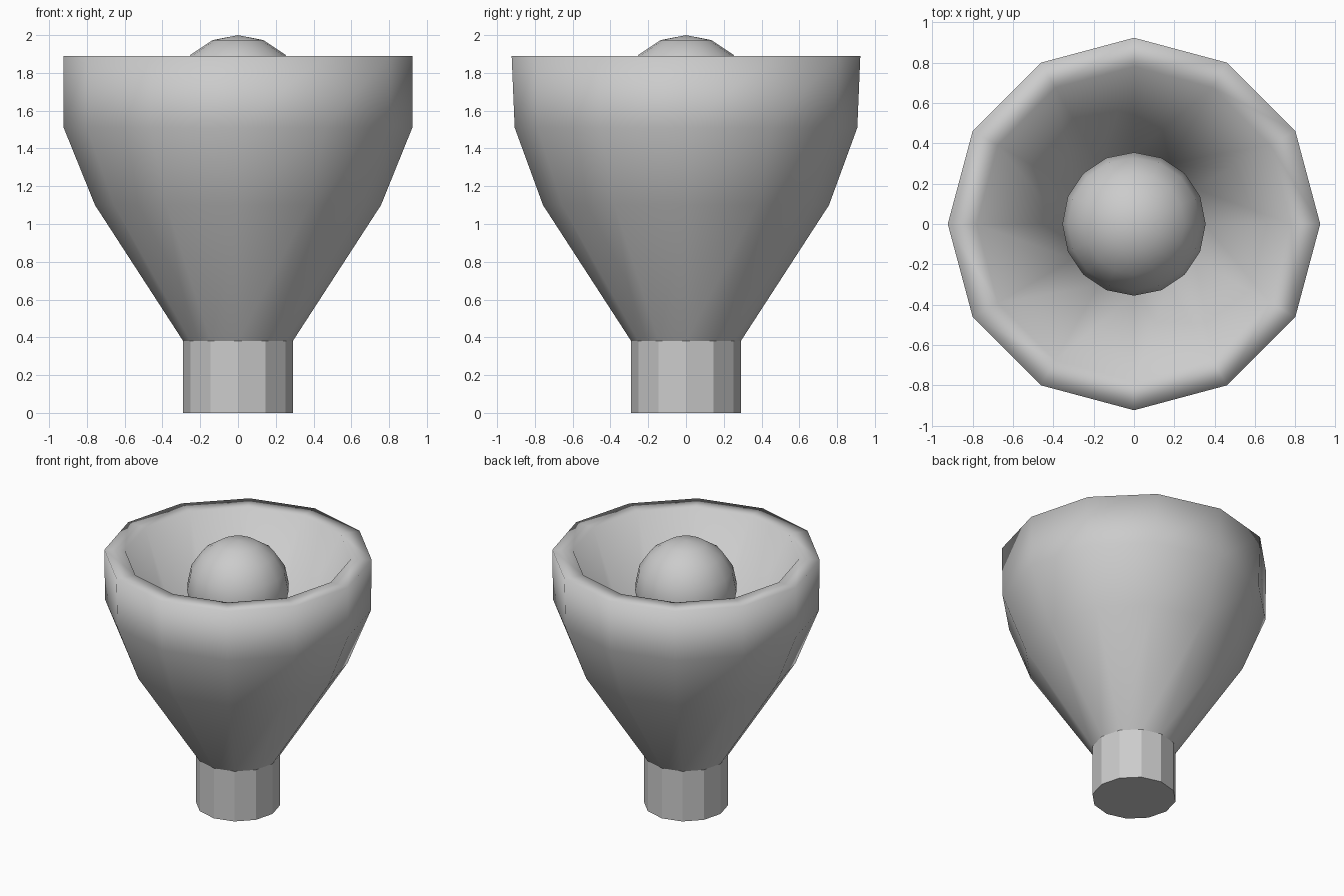
import bpy, bmesh, math

if "Cube" in bpy.data.objects:
    bpy.data.objects.remove(bpy.data.objects["Cube"])

def lathe(name, rings, sides, smooth):
    """Closed solid from (x radius, y radius, z) rings, capped at both ends."""
    bm = bmesh.new()
    loops = []
    for rx, ry, z in rings:
        loops.append([bm.verts.new((rx * math.cos(2 * math.pi * i / sides),
                                    ry * math.sin(2 * math.pi * i / sides), z))
                      for i in range(sides)])
    for a, b in zip(loops, loops[1:]):
        for i in range(sides):
            j = (i + 1) % sides
            bm.faces.new((a[i], a[j], b[j], b[i]))
    bm.faces.new(loops[0][::-1])
    bm.faces.new(loops[-1])
    bmesh.ops.recalc_face_normals(bm, faces=bm.faces)
    mesh = bpy.data.meshes.new(name)
    bm.to_mesh(mesh)
    bm.free()
    for p in mesh.polygons:
        p.use_smooth = smooth and len(p.vertices) == 4
    obj = bpy.data.objects.new(name, mesh)
    bpy.context.collection.objects.link(obj)
    return obj

# stem: flat-faced cylinder
lathe("stem", [(0.29, 0.29, 0.0), (0.29, 0.29, 0.38)], 12, False)

# cup: flared outer wall, flat rim, tapering hollow
lathe("cup", [(0.29, 0.29, 0.38), (0.757, 0.757, 1.10), (0.923, 0.907, 1.51),
              (0.923, 0.923, 1.89), (0.78, 0.78, 1.89), (0.35, 0.35, 0.80)], 12, True)

# ball held in the middle of the cup
bpy.ops.mesh.primitive_uv_sphere_add(segments=16, ring_count=8, radius=0.355,
                                     location=(0, 0, 1.645))
ball = bpy.context.object
ball.name = "ball"
for p in ball.data.polygons:
    p.use_smooth = True
